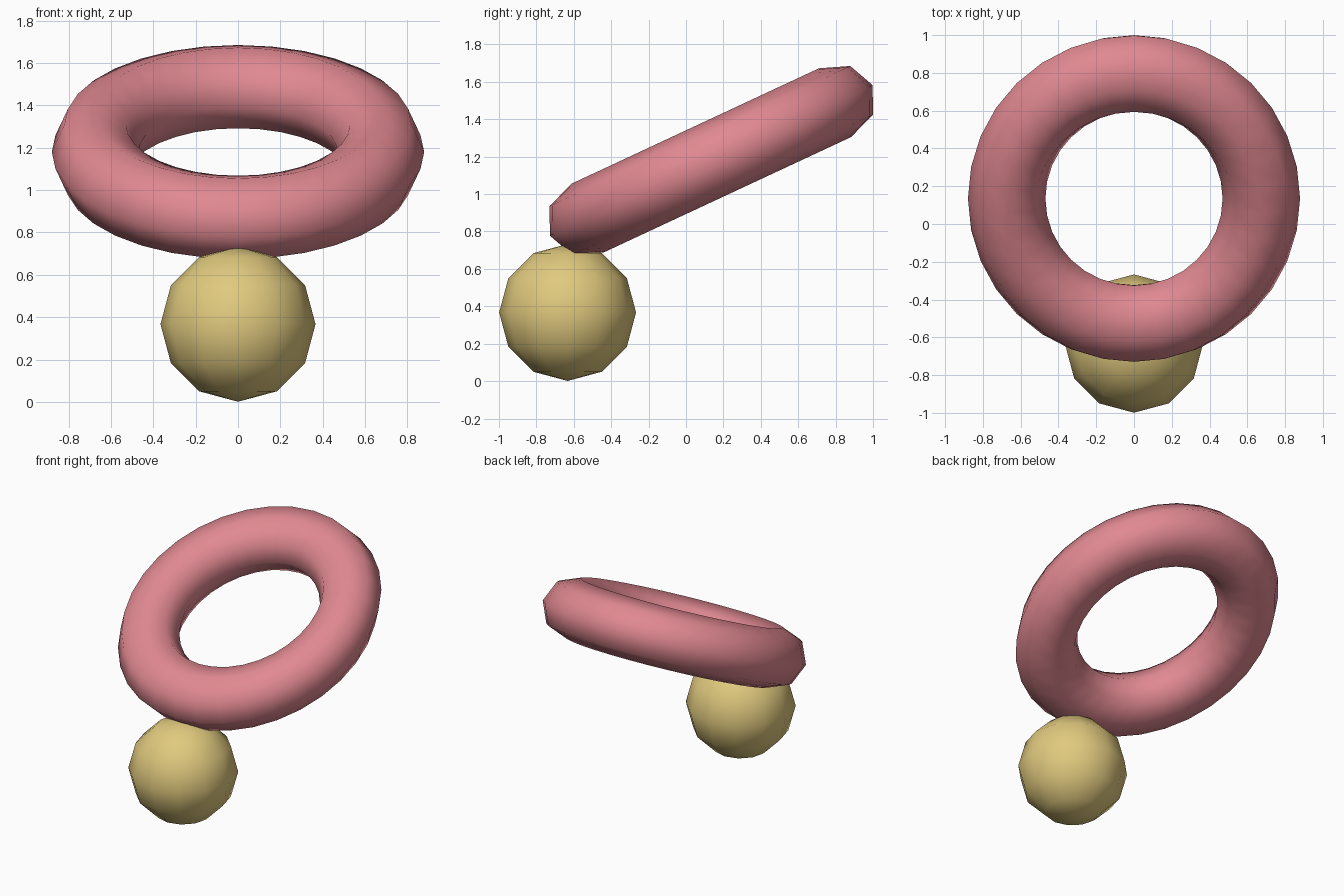
import bpy
from math import radians

cube = bpy.data.objects.get("Cube")
if cube:
    bpy.data.objects.remove(cube, do_unlink=True)


def make_material(name, rgb):
    mat = bpy.data.materials.new(name)
    mat.use_nodes = True
    color = (*rgb, 1.0)
    mat.diffuse_color = color
    mat.node_tree.nodes["Principled BSDF"].inputs["Base Color"].default_value = color
    return mat


def finish(name, material):
    obj = bpy.context.object
    obj.name = name
    obj.data.materials.append(material)
    bpy.ops.object.shade_smooth()
    return obj


pink = make_material("pink", (0.75, 0.25, 0.285))
gold = make_material("gold", (0.75, 0.59, 0.21))

# Tilted ring, slightly longer along its slope
bpy.ops.mesh.primitive_torus_add(
    major_segments=32, minor_segments=8,
    major_radius=0.674, minor_radius=0.205,
    location=(0, 0.135, 1.18), rotation=(radians(25), 0, 0))
ring = finish("ring", pink)
ring.scale = (1, 1.083, 0.99)

# Low-poly ball under the front edge of the ring
bpy.ops.mesh.primitive_uv_sphere_add(
    segments=12, ring_count=6, radius=0.366, location=(0, -0.633, 0.367))
finish("ball", gold)
